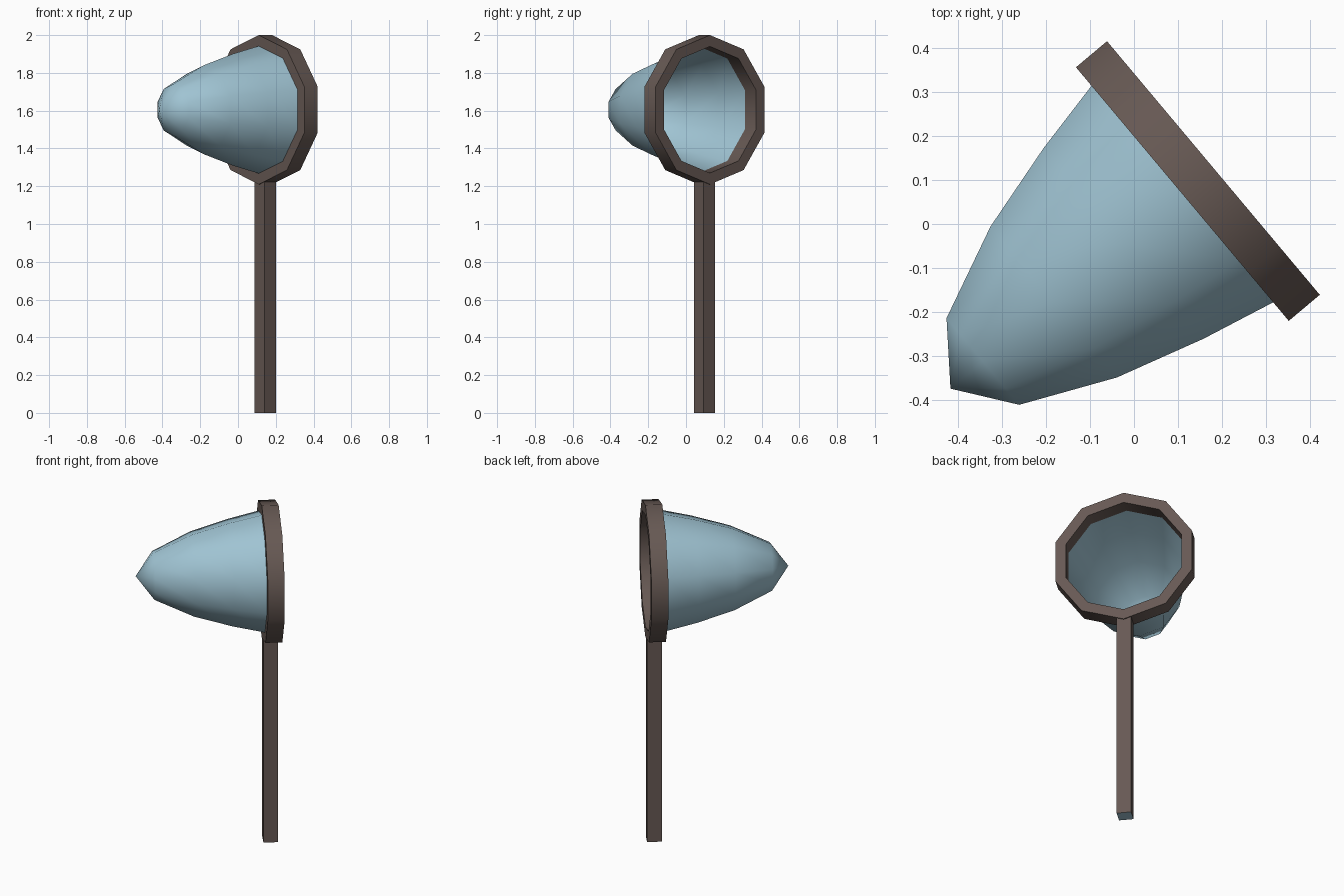
import bpy, bmesh, math
from mathutils import Matrix

if "Cube" in bpy.data.objects:
    bpy.data.objects.remove(bpy.data.objects["Cube"])

SIDES = 10
CENTRE = (0.145, 0.0975, 1.605)
TURN = math.radians(40)  # the hoop faces 40 degrees from +x


def material(name, rgb):
    m = bpy.data.materials.new(name)
    m.diffuse_color = (*rgb, 1)
    m.use_nodes = True
    m.node_tree.nodes["Principled BSDF"].inputs["Base Color"].default_value = m.diffuse_color
    return m


blue = material("pale blue mesh", (0.35, 0.55, 0.65))
brown = material("dark brown wood", (0.135, 0.100, 0.088))


def finish(name, bm, origin, mats):
    bmesh.ops.recalc_face_normals(bm, faces=bm.faces)
    me = bpy.data.meshes.new(name)
    bm.to_mesh(me)
    bm.free()
    ob = bpy.data.objects.new(name, me)
    bpy.context.collection.objects.link(ob)
    ob.matrix_world = Matrix.Translation(origin) @ Matrix.Rotation(TURN, 4, 'Z')
    for m in mats:
        me.materials.append(m)
    bpy.ops.object.select_all(action='DESELECT')
    ob.select_set(True)
    bpy.context.view_layer.objects.active = ob
    bpy.ops.object.shade_smooth_by_angle(angle=math.radians(40))
    return ob


def ring(bm, x, r):
    """One loop of points around local x, with a corner at the top."""
    return [bm.verts.new((x, r * math.sin(a), r * math.cos(a)))
            for a in (2 * math.pi * i / SIDES for i in range(SIDES))]


def bridge(bm, a, b):
    for i in range(SIDES):
        j = (i + 1) % SIDES
        bm.faces.new((a[i], a[j], b[j], b[i]))


# Hoop: rectangular section swept round ten sides
bm = bmesh.new()
loops = [ring(bm, x, r) for x, r in
         ((-0.046, 0.395), (0.046, 0.395), (0.046, 0.335), (-0.046, 0.335))]
for k in range(4):
    bridge(bm, loops[k], loops[(k + 1) % 4])
finish("hoop", bm, CENTRE, [brown])

# Net bag: open, tapering to a blunt cone tip
bm = bmesh.new()
loops = [ring(bm, x, r) for x, r in
         ((-0.045, 0.3375), (-0.22, 0.297), (-0.427, 0.235), (-0.637, 0.135))]
for a, b in zip(loops, loops[1:]):
    bridge(bm, a, b)
tip = bm.verts.new((-0.733, 0, 0))
for i in range(SIDES):
    bm.faces.new((loops[-1][i], loops[-1][(i + 1) % SIDES], tip))
bag = finish("net_bag", bm, CENTRE, [blue])

# Handle: square pole with a blue end face underneath
bm = bmesh.new()
bmesh.ops.create_cube(bm, size=1, matrix=Matrix.Translation((0, 0, 0.615))
                      @ Matrix.Diagonal((0.08, 0.08, 1.23, 1)))
bm.normal_update()
for f in bm.faces:
    f.material_index = 1 if f.normal.z < -0.5 else 0
finish("handle", bm, (CENTRE[0], CENTRE[1], 0), [brown, blue])
